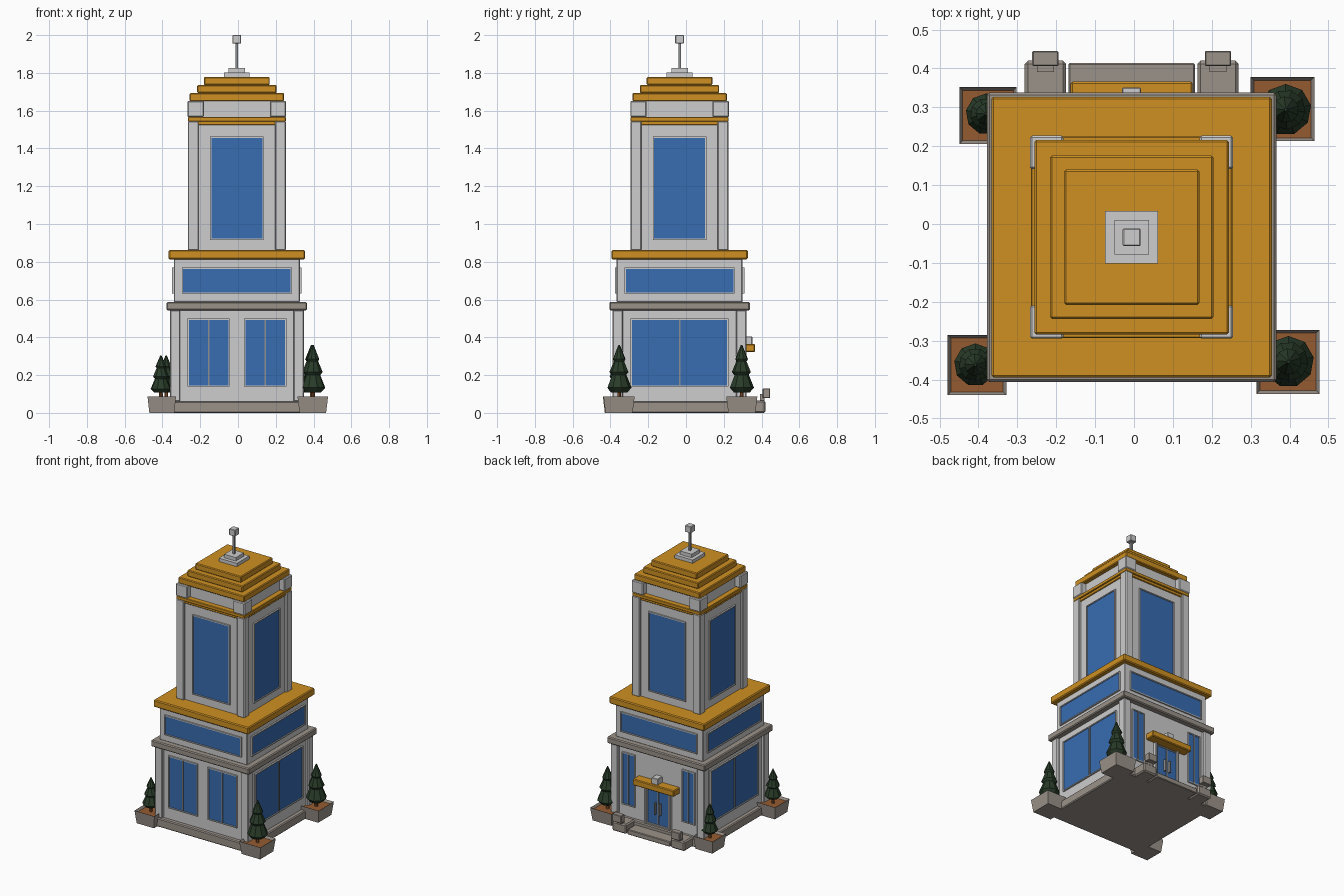
import bpy, bmesh, math
from mathutils import Matrix, Vector

cube = bpy.data.objects.get("Cube")
if cube:
    bpy.data.objects.remove(cube, do_unlink=True)

CX, CY = -0.006, -0.034          # building axis


def material(name, rgb):
    m = bpy.data.materials.new(name)
    m.use_nodes = True
    m.diffuse_color = (*rgb, 1)
    m.node_tree.nodes["Principled BSDF"].inputs["Base Color"].default_value = (*rgb, 1)
    return m


WALL = material("light wall", (0.61, 0.61, 0.62))
GOLD = material("golden trim", (0.62, 0.28, 0.016))
GLASS = material("blue glass", (0.038, 0.15, 0.44))
STONE = material("grey stone", (0.33, 0.29, 0.255))
METAL = material("grey metal", (0.27, 0.28, 0.29))
LEAF = material("dark green leaves", (0.022, 0.045, 0.022))
SOIL = material("brown soil", (0.30, 0.105, 0.03))


def finish(name, bm, mat, bevel=0.0):
    me = bpy.data.meshes.new(name)
    bm.to_mesh(me)
    bm.free()
    ob = bpy.data.objects.new(name, me)
    bpy.context.collection.objects.link(ob)
    me.materials.append(mat)
    if bevel:
        mod = ob.modifiers.new("Bevel", "BEVEL")
        mod.width = bevel
        mod.segments = 1
    return ob


def box(name, x, y, z, mat, bevel=0.0, turn=0):
    """Box from (min, max) ranges about the building axis, turned by quarter turns."""
    bm = bmesh.new()
    size = Vector((x[1] - x[0], y[1] - y[0], z[1] - z[0]))
    mid = Vector((sum(x) / 2, sum(y) / 2, sum(z) / 2))
    place = (Matrix.Translation((CX, CY, 0)) @ Matrix.Rotation(turn * math.pi / 2, 4, "Z")
             @ Matrix.Translation(mid) @ Matrix.Diagonal(size).to_4x4())
    bmesh.ops.create_cube(bm, size=1, matrix=place)
    return finish(name, bm, mat, bevel)


def slab(name, half, z0, z1, mat, bevel=0.006):
    return box(name, (-half, half), (-half, half), (z0, z1), mat, bevel)


def corners(name, half, width, z0, z1, mat):
    for turn in range(4):
        box(f"{name}_{turn + 1}", (half - width, half), (half - width, half),
            (z0, z1), mat, 0.005, turn)


def window(name, u, half, z0, z1, wall, turn, mullion=False):
    """Framed glass on the wall plane at distance `wall`; turn 0 faces the front."""
    f = 0.007
    box(name + "_glass", (u - half, u + half), (-wall - 0.004, -wall + 0.004),
        (z0, z1), GLASS, 0, turn)
    depth = (-wall - 0.01, -wall + 0.002)
    for side, s in (("left", 1), ("right", -1)):
        e = u + s * half
        box(f"{name}_{side}_frame", (e - f / 2, e + f / 2), depth,
            (z0 - f / 2, z1 + f / 2), WALL, 0, turn)
    for side, z in (("bottom", z0), ("top", z1)):
        box(f"{name}_{side}_frame", (u - half, u + half), depth,
            (z - f / 2, z + f / 2), WALL, 0, turn)
    if mullion:
        box(name + "_mullion", (u - 0.004, u + 0.004), depth, (z0, z1), METAL, 0, turn)


# Ground floor
slab("plinth", 0.365, 0, 0.06, STONE)
slab("ground_floor_wall", 0.335, 0.05, 0.55, WALL, 0)
corners("ground_floor_pillar", 0.355, 0.055, 0.06, 0.545, WALL)
slab("ground_floor_cornice", 0.372, 0.543, 0.587, STONE)
for u, side in ((-0.15, "right"), (0.15, "left")):
    window(f"front_window_{side}", u, 0.108, 0.142, 0.495, 0.335, 0, True)
for turn, side in ((1, "left"), (3, "right")):
    window(f"{side}_window", 0, 0.255, 0.142, 0.495, 0.335, turn, True)
for u, side in ((-0.228, "left"), (0.228, "right")):
    window(f"back_window_{side}", u, 0.046, 0.142, 0.495, 0.335, 2, True)

# Back entrance: door, canopy, step and side blocks
window("door", 0, 0.082, 0.065, 0.31, 0.338, 2, True)
for s, side in ((1, "left"), (-1, "right")):
    box(f"door_{side}_jamb", sorted((s * 0.082, s * 0.097)), (0.33, 0.355),
        (0.06, 0.32), WALL, 0.003)
    box(f"door_{side}_handle", sorted((s * 0.014, s * 0.022)), (0.34, 0.36),
        (0.14, 0.22), METAL)
    x = s * 0.222
    box(f"{side}_step_block", (x - 0.053, x + 0.053), (0.35, 0.454), (0, 0.065), STONE, 0.008)
    box(f"{side}_lamp_base", (x - 0.022, x + 0.022), (0.425, 0.45), (0.06, 0.1), STONE)
    box(f"{side}_lamp_head", (x - 0.034, x + 0.034), (0.44, 0.479), (0.078, 0.13), STONE, 0.003)
box("door_canopy", (-0.157, 0.157), (0.33, 0.4), (0.322, 0.365), GOLD, 0.005)
box("canopy_light", (-0.025, 0.024), (0.33, 0.385), (0.36, 0.405), WALL, 0.003)
box("entrance_step", (-0.163, 0.163), (0.35, 0.448), (0, 0.035), STONE, 0.004)

# Middle floor
slab("middle_floor_wall", 0.333, 0.585, 0.815, WALL, 0.004)
slab("middle_floor_roof", 0.361, 0.813, 0.862, GOLD)

# Tower
slab("tower_wall", 0.243, 0.855, 1.55, WALL, 0)
corners("tower_pillar", 0.26, 0.058, 0.86, 1.545, WALL)
slab("tower_band", 0.25, 1.525, 1.55, GOLD, 0.003)
slab("tower_ledge", 0.259, 1.543, 1.566, GOLD, 0.003)
slab("attic_wall", 0.222, 1.56, 1.655, WALL, 0)
corners("attic_post", 0.261, 0.086, 1.566, 1.652, WALL)
for turn, side in enumerate(("front", "left", "back", "right")):
    window(f"middle_{side}_window", 0, 0.288, 0.635, 0.765, 0.333, turn)
    window(f"tower_{side}_window", 0, 0.138, 0.92, 1.46, 0.243, turn)

# Stepped roof and mast
for i, half in enumerate((0.25, 0.21, 0.174)):
    slab(f"roof_tier_{i + 1}", half, 1.65 + i * 0.043, 1.693 + i * 0.043, GOLD, 0.005)
slab("mast_base", 0.068, 1.775, 1.802, WALL, 0)
slab("mast_plinth", 0.044, 1.8, 1.826, WALL, 0)
slab("mast_pole", 0.007, 1.82, 1.965, METAL, 0)
slab("mast_cube", 0.023, 1.955, 2.0, WALL, 0.003)


def planter(name, x, y):
    """Tapered open box with soil inside."""
    bm = bmesh.new()
    mid = Vector((sum(x) / 2, sum(y) / 2, 0.044))
    size = Vector((x[1] - x[0], y[1] - y[0], 0.088))
    bmesh.ops.create_cube(bm, size=1, matrix=Matrix.Translation(mid) @ Matrix.Diagonal(size).to_4x4())
    for v in bm.verts:
        if v.co.z < 0.04:
            v.co.xy = mid.xy + (v.co.xy - mid.xy) * 0.87
    bm.normal_update()
    top = [f for f in bm.faces if f.normal.z > 0.9]
    bmesh.ops.inset_region(bm, faces=top, thickness=0.012)
    for v in top[0].verts:
        v.co.z -= 0.016
    ob = finish(name, bm, STONE)
    ob.data.materials.append(SOIL)
    for p in ob.data.polygons:
        if p.normal.z > 0.9 and p.center.z < 0.08:
            p.material_index = 1


def frustum(bm, x, y, z0, z1, r0, r1, spin=0.0):
    bmesh.ops.create_cone(bm, cap_ends=True, segments=9, radius1=r0, radius2=r1, depth=z1 - z0,
                          matrix=Matrix.Translation((x, y, (z0 + z1) / 2)) @ Matrix.Rotation(spin, 4, "Z"))


def tree(name, x, y, r, top):
    """Three-tier conifer on a short trunk."""
    bm = bmesh.new()
    frustum(bm, x, y, 0.06, 0.13, 0.011, 0.009)
    finish(name + "_trunk", bm, SOIL)
    bm = bmesh.new()
    base = 0.108
    h = top - base
    for i, (low, rim, high, width, tip) in enumerate((
            (0, 0.1, 0.46, 1, 0.45), (0.34, 0.43, 0.72, 0.78, 0.32), (0.62, 0.7, 1, 0.52, 0.06))):
        frustum(bm, x, y, base + low * h, base + rim * h, r * width * 0.65, r * width, i * 0.4)
        frustum(bm, x, y, base + rim * h, base + high * h, r * width, r * tip, i * 0.4)
    finish(name + "_leaves", bm, LEAF)


# Corner planters with trees
for name, x, y, tx, ty, r, top in (
        ("back_right", (-0.449, -0.302), (0.206, 0.352), -0.38, 0.283, 0.053, 0.305),
        ("back_left", (0.3, 0.464), (0.213, 0.378), 0.39, 0.294, 0.066, 0.36),
        ("front_right", (-0.479, -0.328), (-0.44, -0.285), -0.408, -0.362, 0.055, 0.305),
        ("front_left", (0.315, 0.477), (-0.437, -0.272), 0.397, -0.354, 0.066, 0.36)):
    planter(name + "_planter", x, y)
    tree(name + "_tree", tx, ty, r, top)
